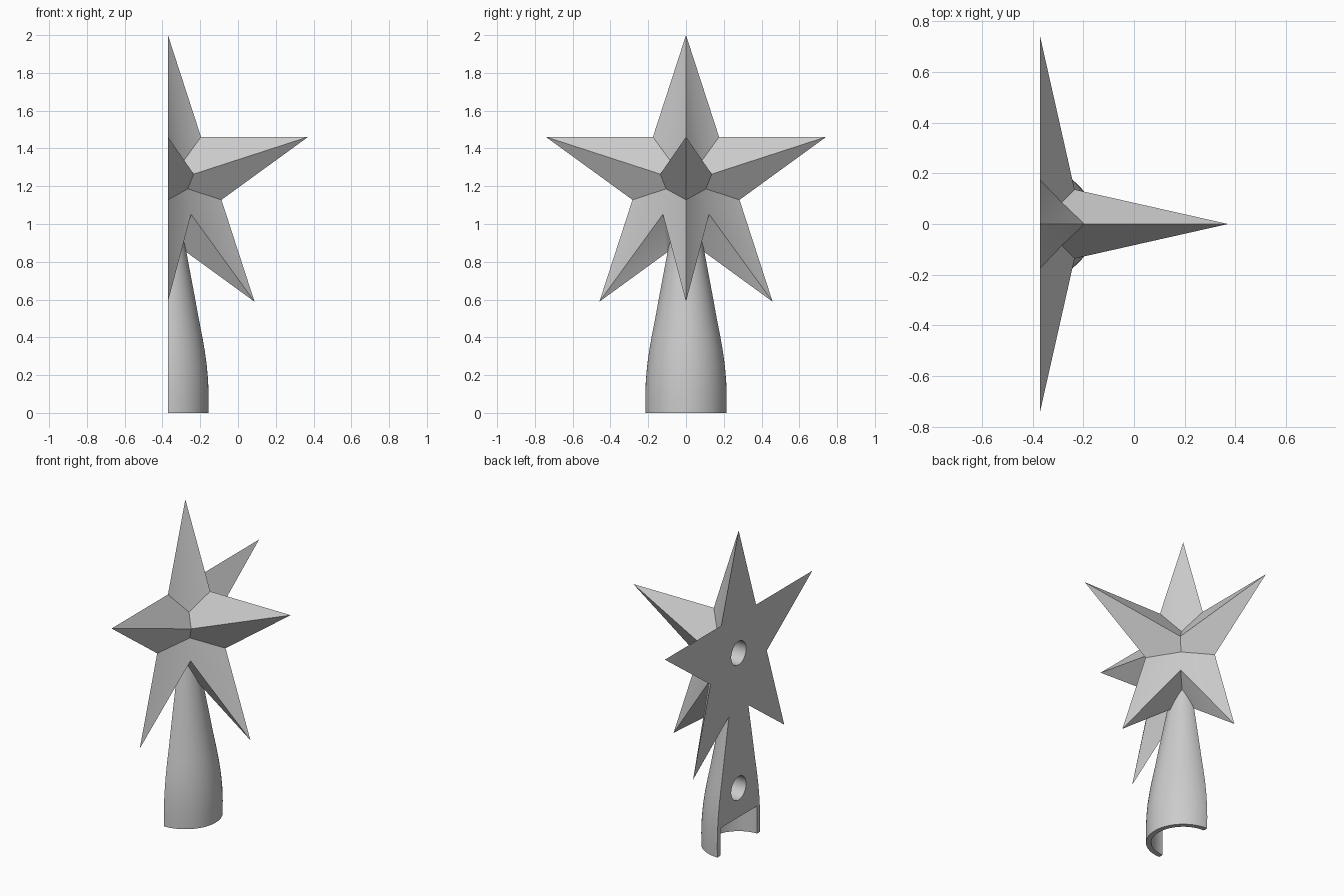
import bpy, bmesh, math
from mathutils import Matrix

if "Cube" in bpy.data.objects:
    bpy.data.objects.remove(bpy.data.objects["Cube"], do_unlink=True)

STAR_Z, STAR_R, DEPTH = 1.22, 0.78, 0.167
INNER_R = STAR_R * 0.382
HALF_SPAN = STAR_R * math.sin(math.radians(72)) / 2

grey = bpy.data.materials.new("plain_grey")
grey.use_nodes = True
grey.diffuse_color = (0.6, 0.6, 0.6, 1)
grey.node_tree.nodes["Principled BSDF"].inputs["Base Color"].default_value = (0.6, 0.6, 0.6, 1)


def make_object(name, bm):
    bmesh.ops.recalc_face_normals(bm, faces=bm.faces)
    mesh = bpy.data.meshes.new(name)
    bm.to_mesh(mesh)
    bm.free()
    mesh.materials.append(grey)
    obj = bpy.data.objects.new(name, mesh)
    bpy.context.collection.objects.link(obj)
    return obj


def lathe(name, profile, segments=64, matrix=Matrix()):
    """Closed solid of revolution about z from (radius, height) pairs."""
    bm = bmesh.new()
    rings = []
    for r, z in profile:
        angles = [math.tau * (i + 0.5) / segments for i in range(segments)]
        rings.append([bm.verts.new((r * math.cos(a), r * math.sin(a), z)) for a in angles])
    for low, high in zip(rings, rings[1:]):
        for i in range(segments):
            j = (i + 1) % segments
            bm.faces.new((low[i], low[j], high[j], high[i]))
    bm.faces.new(rings[0])
    bm.faces.new(rings[-1])
    bm.transform(matrix)
    return make_object(name, bm)


def combine(target, other, operation):
    mod = target.modifiers.new(operation.lower(), 'BOOLEAN')
    mod.operation, mod.solver, mod.object = operation, 'EXACT', other
    bpy.context.view_layer.objects.active = target
    bpy.ops.object.modifier_apply(modifier=mod.name)
    bpy.data.objects.remove(other, do_unlink=True)


# Star: one eighth of two crossed five-pointed stars, trimmed on the diagonal
bm = bmesh.new()
apex = bm.verts.new((0, DEPTH, STAR_Z))
outline = []
for i in range(6):
    r = INNER_R if i % 2 else STAR_R
    a = math.pi * i / 5
    outline.append(bm.verts.new((r * math.sin(a), 0, STAR_Z + r * math.cos(a))))
for p, q in zip(outline, outline[1:]):
    bm.faces.new((p, q, apex))
bmesh.ops.bisect_plane(bm, geom=bm.verts[:] + bm.edges[:] + bm.faces[:], dist=1e-6,
                       plane_co=(0, 0, 0), plane_no=(1, -1, 0), clear_inner=True)

# Repeat the eighth around the axis, mirrored and turned
eighth = bm.verts[:] + bm.edges[:] + bm.faces[:]
for turn in range(4):
    for flip in (1, -1):
        if turn == 0 and flip == 1:
            continue
        copy = bmesh.ops.duplicate(bm, geom=eighth)["geom"]
        verts = [g for g in copy if isinstance(g, bmesh.types.BMVert)]
        matrix = Matrix.Rotation(turn * math.pi / 2, 4, 'Z') @ Matrix.Diagonal((1, flip, 1, 1))
        bmesh.ops.transform(bm, matrix=matrix, verts=verts)
bmesh.ops.remove_doubles(bm, verts=bm.verts, dist=1e-4)
topper = make_object("star_topper_half", bm)

# Flared shaft under the star
shaft = lathe("shaft", [(0.215, 0), (0.216, 0.08), (0.213, 0.17), (0.206, 0.25), (0.195, 0.33),
                        (0.181, 0.41), (0.163, 0.5), (0.145, 0.6), (0.085, 0.92), (0.055, 1.08)])
combine(topper, shaft, 'UNION')

# Socket in the bottom of the shaft
combine(topper, lathe("socket", [(0.185, -0.1), (0.185, 0.175)]), 'DIFFERENCE')

# Flat back: remove one half
bm = bmesh.new()
bmesh.ops.create_cube(bm, size=4, matrix=Matrix.Translation((-2, 0, 1)))
combine(topper, make_object("half_cutter", bm), 'DIFFERENCE')

# Round pin holes in the flat back
for height in (STAR_Z, 0.36):
    place = Matrix.Translation((0, 0, height)) @ Matrix.Rotation(math.pi / 2, 4, 'Y')
    combine(topper, lathe("pin_hole", [(0.075, -0.1), (0.075, 0.1)], 32, place), 'DIFFERENCE')

# Centre the part and shade it
topper.data.transform(Matrix.Translation((-HALF_SPAN, 0, 0)))
bpy.ops.object.select_all(action='DESELECT')
topper.select_set(True)
bpy.context.view_layer.objects.active = topper
bpy.ops.object.shade_smooth_by_angle(angle=math.radians(30))
